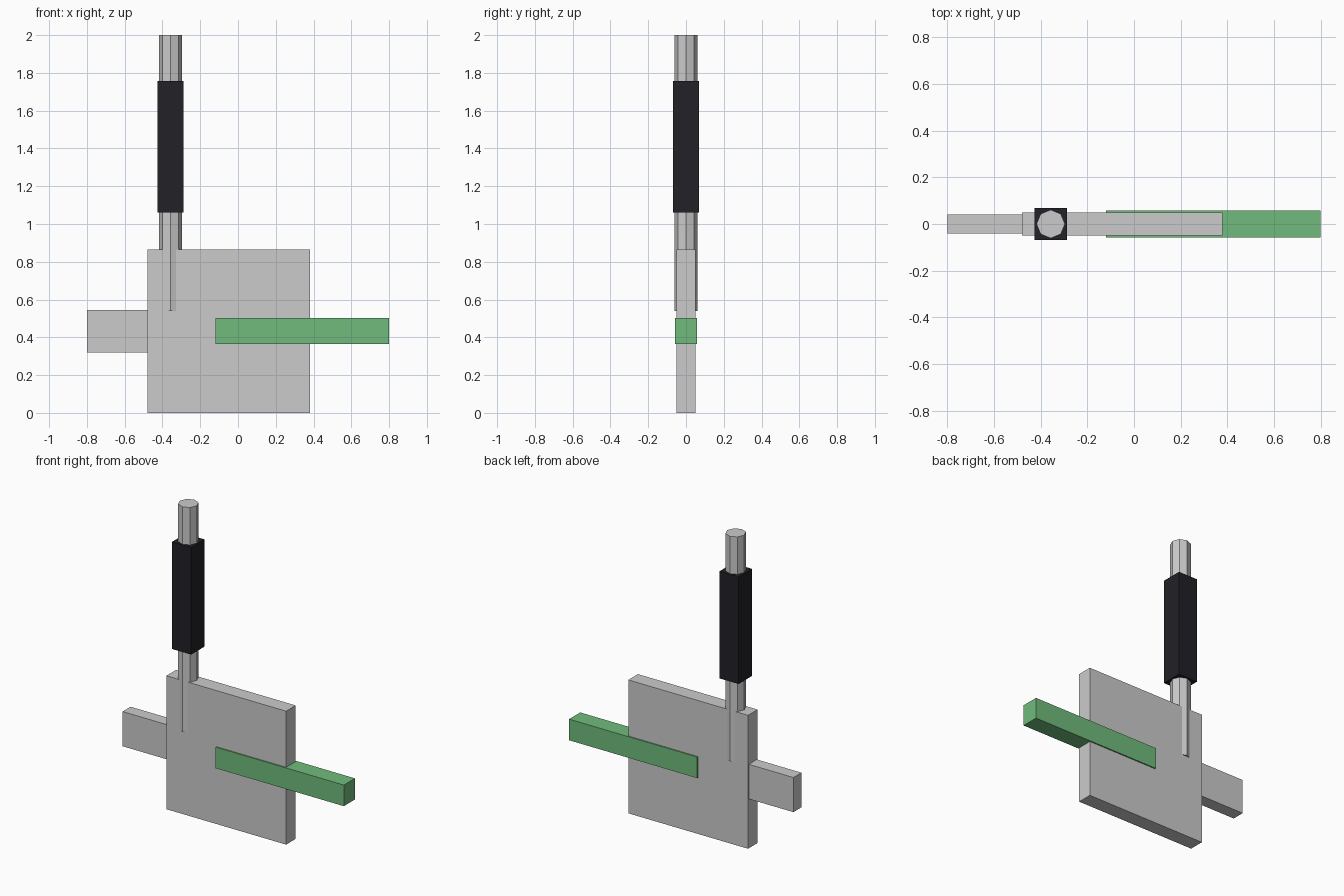
import bpy

if "Cube" in bpy.data.objects:
    bpy.data.objects.remove(bpy.data.objects["Cube"])


def material(name, color):
    m = bpy.data.materials.new(name)
    m.diffuse_color = color
    m.use_nodes = True
    m.node_tree.nodes["Principled BSDF"].inputs["Base Color"].default_value = m.diffuse_color
    return m


def box(name, x, y, z, mat=None):
    """Box from (min, max) ranges on each axis."""
    bpy.ops.mesh.primitive_cube_add(size=1)
    o = bpy.context.object
    o.name = name
    o.location = [(a + b) / 2 for a, b in (x, y, z)]
    o.scale = [b - a for a, b in (x, y, z)]
    bpy.ops.object.transform_apply(location=False, rotation=False, scale=True)
    if mat:
        o.data.materials.append(mat)
    return o


black = material("black_rubber", (0.015, 0.015, 0.02, 1))
green = material("green_paint", (0.16, 0.5, 0.2, 1))
ROD_X = -0.357

# Flat head plate and the narrower tab on its left
box("head_plate", (-0.48, 0.38), (-0.049, 0.049), (0, 0.866))
box("side_tab", (-0.80, -0.47), (-0.041, 0.041), (0.32, 0.545))

# Green bar through the plate
box("green_bar", (-0.12, 0.80), (-0.057, 0.057), (0.365, 0.502), green)

# Eight-sided rod, sunk into the plate
bpy.ops.mesh.primitive_cylinder_add(vertices=8, radius=0.061, depth=1.46,
                                    location=(ROD_X, 0, 1.27))
bpy.context.object.name = "handle_rod"

# Square grip around the rod
box("grip", (ROD_X - 0.069, ROD_X + 0.069), (-0.069, 0.069), (1.062, 1.757), black)
